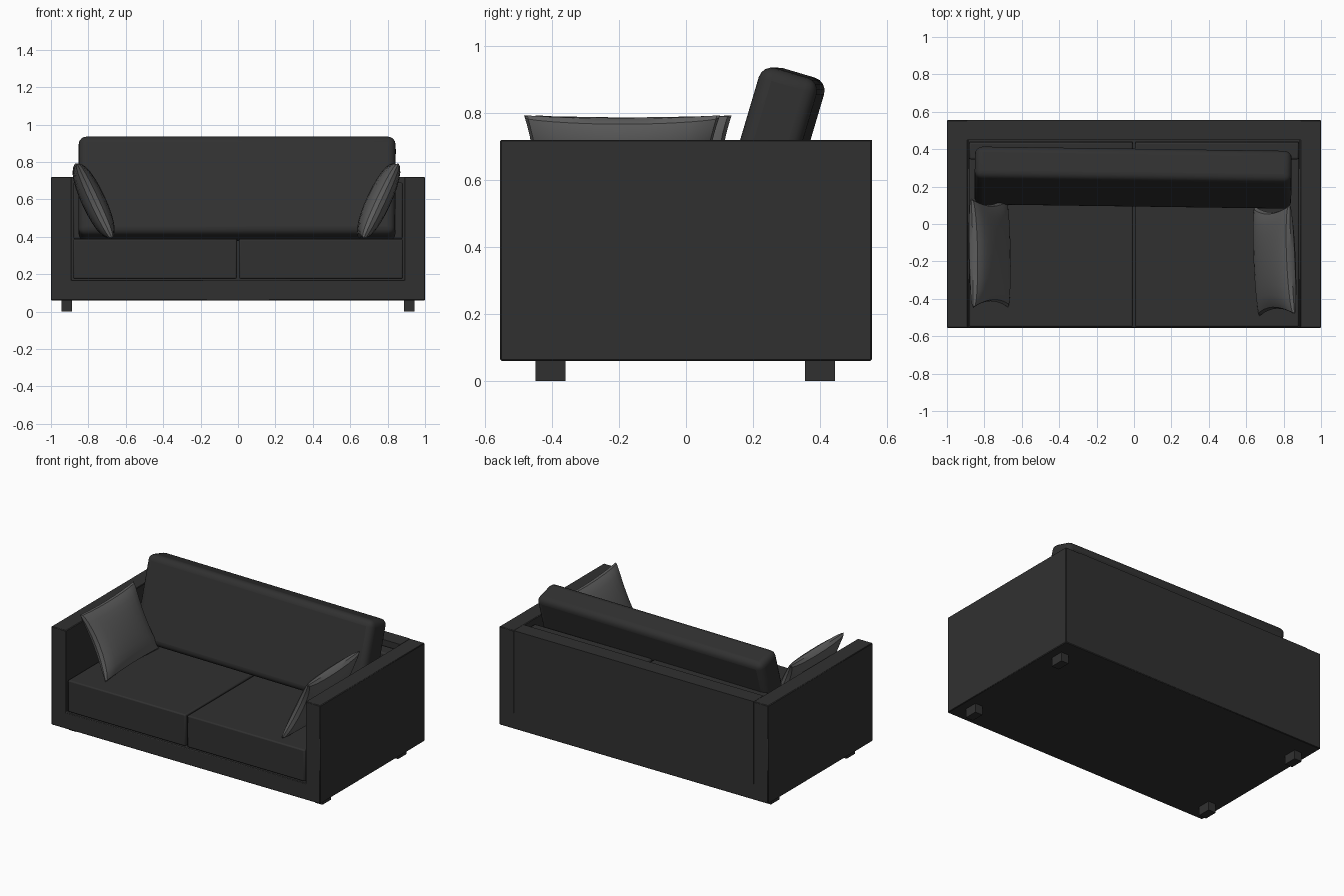
import bpy, bmesh, math
from mathutils import Vector

if "Cube" in bpy.data.objects:
    bpy.data.objects.remove(bpy.data.objects["Cube"])


def material(name, v):
    m = bpy.data.materials.new(name)
    m.diffuse_color = (v, v, v, 1)
    m.use_nodes = True
    m.node_tree.nodes["Principled BSDF"].inputs["Base Color"].default_value = m.diffuse_color
    return m


FABRIC = material("dark_fabric", 0.03)
PILLOW = material("grey_fabric", 0.11)


def finish(name, bm, mat, bevel=0.0, segments=2):
    bmesh.ops.recalc_face_normals(bm, faces=bm.faces)
    mesh = bpy.data.meshes.new(name)
    bm.to_mesh(mesh)
    bm.free()
    ob = bpy.data.objects.new(name, mesh)
    bpy.context.collection.objects.link(ob)
    mesh.materials.append(mat)
    if bevel:
        b = ob.modifiers.new("bevel", 'BEVEL')
        b.width, b.segments = bevel, segments
    bpy.ops.object.select_all(action='DESELECT')
    ob.select_set(True)
    bpy.context.view_layer.objects.active = ob
    bpy.ops.object.shade_smooth_by_angle(angle=math.radians(35))
    return ob


def box(name, lo, hi, bevel=0.0, segments=2):
    lo, hi = Vector(lo), Vector(hi)
    bm = bmesh.new()
    bmesh.ops.create_cube(bm, size=1)
    for v in bm.verts:
        v.co = Vector([v.co[i] * (hi[i] - lo[i]) for i in range(3)])
    ob = finish(name, bm, FABRIC, bevel, segments)
    ob.location = (lo + hi) / 2
    return ob


# Frame: U-shaped front profile (base and both arms) extruded to full depth
profile = [(-1, .06), (1, .06), (1, .72), (.89, .72), (.89, .17),
           (-.89, .17), (-.89, .72), (-1, .72)]
bm = bmesh.new()
face = bm.faces.new([bm.verts.new((x, -.555, z)) for x, z in profile])
ext = bmesh.ops.extrude_face_region(bm, geom=[face])
bmesh.ops.translate(bm, vec=(0, 1.11, 0),
                    verts=[g for g in ext["geom"] if isinstance(g, bmesh.types.BMVert)])
finish("frame", bm, FABRIC, 0.004, 1)
box("back_panel", (-.892, .45, .165), (.892, .555, .72))

# Seat and inner back cushions, one of each per side
for side, s in (("left", -1), ("right", 1)):
    xs = sorted((s * .006, s * .882))
    box(side + "_seat", (xs[0], -.55, .175), (xs[1], .443, .388), .008)
    box(side + "_inner_back", (xs[0], .345, .388), (xs[1], .438, .69), .01)
    # Feet
    for end, y in (("front", -.405), ("back", .4)):
        xf = sorted((s * .888, s * .943))
        box(f"{side}_{end}_foot", (xf[0], y - .045, 0), (xf[1], y + .045, .065))

# Long leaning back cushion
back = box("back_cushion", (-.847, -.09, -.275), (.847, .09, .275), .04, 4)
back.location = (-.005, .248, .656)
back.rotation_euler = (math.radians(-16.5), 0, math.radians(-.8))


def pillow(name, loc, tilt, turn, n=12, half_y=.293, half_z=.222, half_t=.064):
    """Puffed square pillow lying in its local yz plane with pinched sides."""
    bm = bmesh.new()
    grid = {}
    for side in (-1, 1):
        for i in range(n + 1):
            for j in range(n + 1):
                u = math.sin((i / n - .5) * math.pi)
                v = math.sin((j / n - .5) * math.pi)
                rim = i in (0, n) or j in (0, n)
                puff = max(0, (1 - u ** 2) * (1 - v ** 2)) ** .36
                y = u * half_y * (1 - .12 * (1 - v * v))
                z = v * half_z * (1 - .05 * (1 - u * u))
                if rim and side == 1:
                    grid[side, i, j] = grid[-1, i, j]
                else:
                    x = 0 if rim else side * half_t * puff
                    grid[side, i, j] = bm.verts.new((x, y, z))
        for i in range(n):
            for j in range(n):
                bm.faces.new([grid[side, i + a, j + b]
                              for a, b in ((0, 0), (1, 0), (1, 1), (0, 1))])
    ob = finish(name, bm, PILLOW)
    ob.location = loc
    ob.rotation_euler = (0, math.radians(tilt), math.radians(turn))


# Throw pillows leaning on the arms
pillow("left_pillow", (-.772, -.155, .592), -25, 1)
pillow("right_pillow", (.752, -.195, .592), 25, 2.5)
